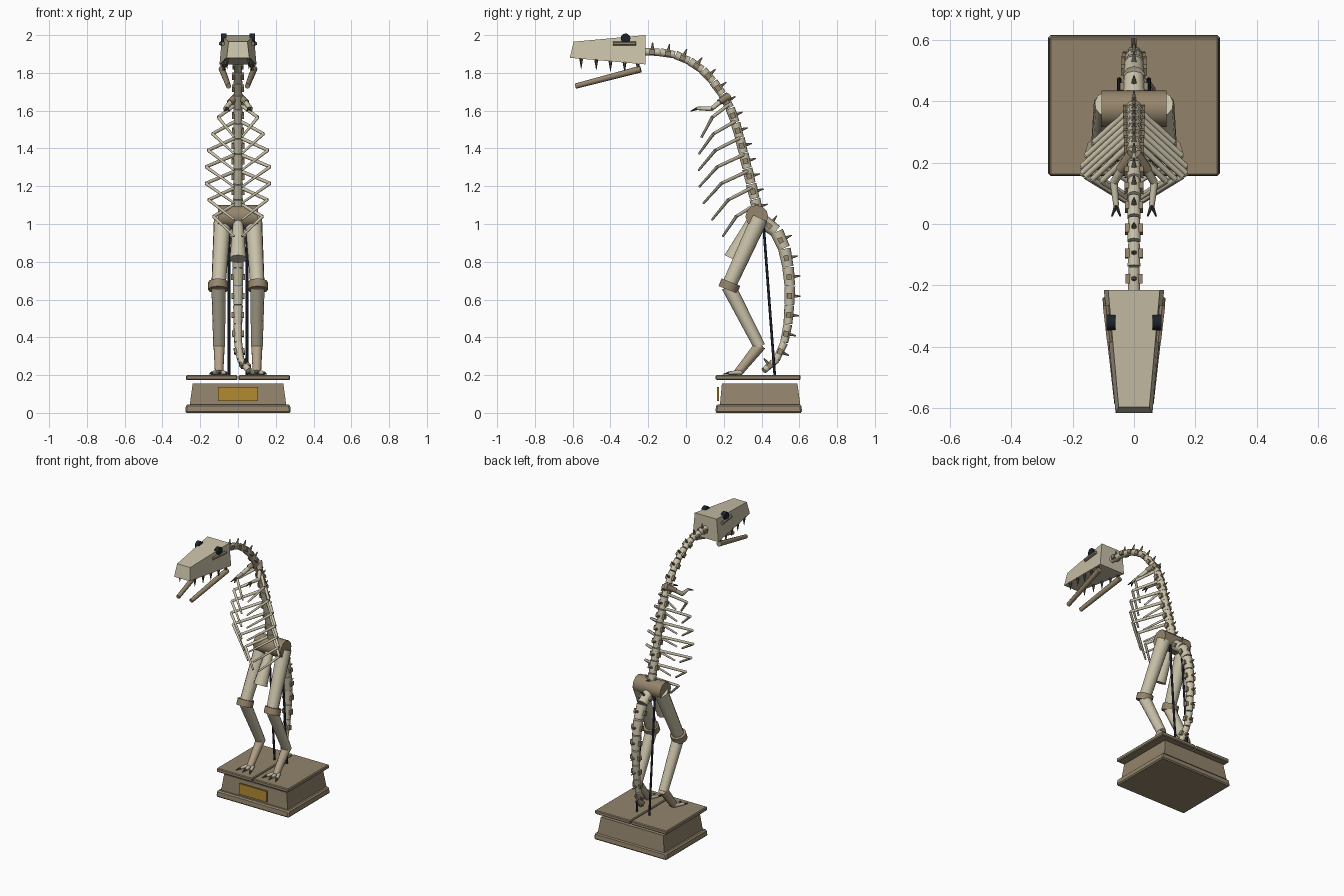
import bpy, bmesh, math
from mathutils import Vector, Matrix

if "Cube" in bpy.data.objects:
    bpy.data.objects.remove(bpy.data.objects["Cube"])


def material(name, rgb):
    m = bpy.data.materials.new(name)
    m.diffuse_color = (*rgb, 1)
    m.use_nodes = True
    m.node_tree.nodes["Principled BSDF"].inputs["Base Color"].default_value = m.diffuse_color
    return m


BONE = material("pale bone", (0.58, 0.53, 0.39))
TAN = material("tan bone", (0.45, 0.36, 0.25))
BROWN = material("brown joint", (0.30, 0.235, 0.15))
WOOD = material("plinth wood", (0.29, 0.23, 0.15))
GOLD = material("plaque gold", (0.45, 0.26, 0.03))
DARK = material("dark metal", (0.012, 0.016, 0.025))
CLAW = material("claw grey", (0.09, 0.075, 0.055))


def finish(name, bm, mat, smooth=False):
    bmesh.ops.recalc_face_normals(bm, faces=bm.faces)
    me = bpy.data.meshes.new(name)
    bm.to_mesh(me)
    bm.free()
    me.materials.append(mat)
    ob = bpy.data.objects.new(name, me)
    bpy.context.collection.objects.link(ob)
    if smooth:
        bpy.ops.object.select_all(action='DESELECT')
        ob.select_set(True)
        bpy.context.view_layer.objects.active = ob
        bpy.ops.object.shade_smooth_by_angle(angle=math.radians(50))
    return ob


def add_rod(bm, a, b, r1, r2, sides=10):
    """Tapered cylinder from a to b."""
    a, b = Vector(a), Vector(b)
    d = b - a
    mat = Matrix.Translation((a + b) / 2) @ d.to_track_quat('Z', 'Y').to_matrix().to_4x4()
    bmesh.ops.create_cone(bm, cap_ends=True, segments=sides, radius1=r1, radius2=r2,
                          depth=d.length, matrix=mat)


def rods(name, specs, mat, sides=10, smooth=True):
    bm = bmesh.new()
    for s in specs:
        add_rod(bm, *s, sides=sides)
    return finish(name, bm, mat, smooth)


def frustum(name, lo, hi, mat, bevel=0):
    """Box between two rectangles, each (x0, x1, y0, y1, z)."""
    bm = bmesh.new()
    rings = [[bm.verts.new(p) for p in ((x0, y0, z), (x1, y0, z), (x1, y1, z), (x0, y1, z))]
             for x0, x1, y0, y1, z in (lo, hi)]
    bm.faces.new(rings[0])
    bm.faces.new(rings[1])
    for i in range(4):
        j = (i + 1) % 4
        bm.faces.new((rings[0][i], rings[0][j], rings[1][j], rings[1][i]))
    if bevel:
        bmesh.ops.bevel(bm, geom=bm.edges[:], offset=bevel, segments=1, affect='EDGES')
    return finish(name, bm, mat)


def resample(pts, n):
    """Smooth curve through pts, split into n equal lengths."""
    P = [Vector(p) for p in pts]
    P = [2 * P[0] - P[1]] + P + [2 * P[-1] - P[-2]]
    dense = []
    for i in range(1, len(P) - 2):
        a, b, c, d = P[i - 1:i + 3]
        for k in range(20):
            t = k / 20
            dense.append(0.5 * (2 * b + (c - a) * t + (2 * a - 5 * b + 4 * c - d) * t * t
                                + (3 * b - a - 3 * c + d) * t ** 3))
    dense.append(P[-2])
    cum = [0]
    for a, b in zip(dense, dense[1:]):
        cum.append(cum[-1] + (b - a).length)
    out = []
    for i in range(n + 1):
        s = cum[-1] * i / n
        k = next((k for k in range(len(cum) - 1) if cum[k + 1] >= s - 1e-6), len(cum) - 2)
        out.append(dense[k].lerp(dense[k + 1], (s - cum[k]) / (cum[k + 1] - cum[k])))
    return out


def vertebrae(name, path, n, r_start, r_end, thorn):
    """Column of drums, each with a back thorn and a pair of side blocks."""
    pts = resample(path, n)
    drums, thorns = [], []
    blocks = bmesh.new()
    for i, (a, b) in enumerate(zip(pts, pts[1:])):
        r = r_start + (r_end - r_start) * i / (n - 1)
        d = (b - a).normalized()
        drums.append((a, b - d * 0.004, r, r * 0.9))
        mid = (a + b) / 2
        back = Vector((1, 0, 0)).cross(d).normalized()
        if back.y + back.z < 0:
            back = -back
        thorns.append((mid + back * r * 0.8, mid + back * (r + thorn), 0.009, 0.003))
        m = (Matrix.Translation(mid) @ d.to_track_quat('Z', 'X').to_matrix().to_4x4())
        c = bmesh.ops.create_cube(blocks, size=1)
        for v in c['verts']:
            v.co = Vector((v.co.x * 2 * (r + 0.007), v.co.y * 0.026, v.co.z * 0.03))
            v.co = mid + Vector((1, 0, 0)) * v.co.x + back * v.co.y + d * v.co.z
    rods(name, drums, BONE, 10)
    rods(name + "_thorns", thorns, BROWN, 6)
    finish(name + "_side_blocks", blocks, BROWN)


# Plinth
frustum("plinth_foot", (-.28, .28, .155, .615, 0), (-.275, .275, .16, .61, .045), WOOD, .008)
frustum("plinth_body", (-.255, .255, .18, .605, .045), (-.24, .24, .19, .59, .155), WOOD)
for side, x0, x1 in (("left", -.275, -.003), ("right", .003, .275)):
    frustum("plinth_top_" + side, (x0, x1, .157, .607, .174), (x0, x1, .157, .607, .2), WOOD, .005)
frustum("plaque", (-.105, .105, .163, .174, .062), (-.105, .105, .163, .174, .136), GOLD)

# Spine, neck and tail
SPINE = [(0, -.22, 1.912), (0, -.07, 1.90), (0, .07, 1.83), (0, .17, 1.72), (0, .235, 1.61),
         (0, .275, 1.49), (0, .32, 1.31), (0, .36, 1.15), (0, .385, 1.05)]
TAIL = [(0, .40, 1.02), (0, .495, .94), (0, .535, .80), (0, .55, .67), (0, .545, .54),
        (0, .53, .41), (.01, .485, .29), (.06, .41, .222)]
vertebrae("spine", SPINE, 14, .021, .029, .03)
vertebrae("tail", TAIL, 9, .038, .019, .03)

# Skull
bm = bmesh.new()
front = [(-.06, -.615, 1.88), (.06, -.615, 1.88), (.05, -.595, 1.965), (-.05, -.595, 1.965)]
rear = [(-.098, -.215, 1.845), (.098, -.215, 1.845), (.084, -.215, 2), (-.084, -.215, 2)]
f = [bm.verts.new(p) for p in front]
r = [bm.verts.new(p) for p in rear]
bm.faces.new(f)
bm.faces.new(r)
for i in range(4):
    j = (i + 1) % 4
    bm.faces.new((f[i], f[j], r[j], r[i]))
finish("skull", bm, BONE)

# Eyes, cheek bars, teeth and jaw
eyes, cheeks, teeth, jaw = [], [], [], []
for s in (-1, 1):
    eyes.append(((s * .06, -.32, 1.983), (s * .089, -.32, 1.983), .026, .026))
    cheeks.append(((s * .078, -.385, 1.955), (s * .092, -.265, 1.955), .011, .011))
    for y in (-.555, -.475, -.40, -.325, -.255):
        t = (y + .615) / .4
        x, z = s * (.052 + .036 * t), 1.885 - .035 * t
        teeth.append(((x, y, z), (x, y, z - .058), .011, .001))
    jaw.append(((s * .05, -.585, 1.73), (s * .085, -.24, 1.82), .014, .018))
rods("eyes", eyes, DARK, 12)
rods("cheek_bars", cheeks, BROWN, 6, False)
rods("teeth", teeth, CLAW, 6)
rods("jaw", jaw, BROWN, 8)


def spine_y(z):
    for a, b in zip(SPINE, SPINE[1:]):
        if b[2] <= z <= a[2]:
            return a[1] + (b[1] - a[1]) * (a[2] - z) / (a[2] - b[2])
    return SPINE[-1][1]


# Ribs: out to the flank, then back in toward the breast
ribs = []
for i, (w, k) in enumerate(zip((.105, .135, .158, .17, .17, .155, .13),
                               (.6, .8, .92, 1, 1, .9, .75))):
    z = 1.63 - .0875 * i
    y = spine_y(z)
    for s in (-1, 1):
        knee = (s * w, y - .14 * k, z - .065)
        ribs.append(((s * .015, y, z), knee, .010, .009))
        ribs.append((knee, (s * .02, y - .235 * k, z - .17), .009, .006))
rods("ribs", ribs, BONE, 8)

# Pelvis and pubis
rods("pelvis", [((-.105, .375, 1.04), (.105, .375, 1.04), .06, .06)], BROWN, 12)
rods("pubis", [((0, .35, 1.02), (0, .245, .815), .026, .046)], BONE, 10)

# Limbs
arms, shoulders, claws, legs, knees, shanks, toes = [], [], [], [], [], [], []
for s in (-1, 1):
    sh, el, wr = (s * .02, .21, 1.67), (s * .066, .135, 1.61), (s * .058, .06, 1.612)
    shoulders.append(((s * .005, .225, 1.675), (s * .045, .175, 1.645), .022, .016))
    arms += [(sh, el, .014, .013), (el, wr, .013, .009)]
    for dx in (-.014, .014):
        claws.append((wr, (s * .058 + dx, .025, 1.597), .008, .003))
    legs.append(((s * .082, .39, 1.03), (s * .103, .225, .67), .046, .038))
    legs.append(((s * .103, .225, .67), (s * .1, .39, .35), .038, .031))
    knees.append(((s * .105, .238, .692), (s * .105, .222, .652), .053, .053))
    shanks.append(((s * .1, .395, .36), (s * .1, .275, .212), .031, .023))
    for dx in (-.04, 0, .04):
        tip = (s * .1 + dx, .225, .21)
        toes.append(((s * .1 + dx * .3, .29, .215), tip, .014, .009))
        claws.append((tip, (s * .1 + dx * 1.3, .195, .204), .008, .002))
rods("shoulders", shoulders, BROWN, 8)
rods("arms", arms, BONE, 8)
rods("legs", legs, BONE, 12)
rods("knee_rings", knees, BROWN, 12)
rods("ankles", shanks, TAN, 10)
rods("toes", toes, BONE, 8)
rods("claws", claws, CLAW, 6)

# Support rods
rods("support_rods", [((s * .048, .41, 1.0), (s * .048, .47, .198), .007, .007)
                      for s in (-1, 1)], DARK, 8)
